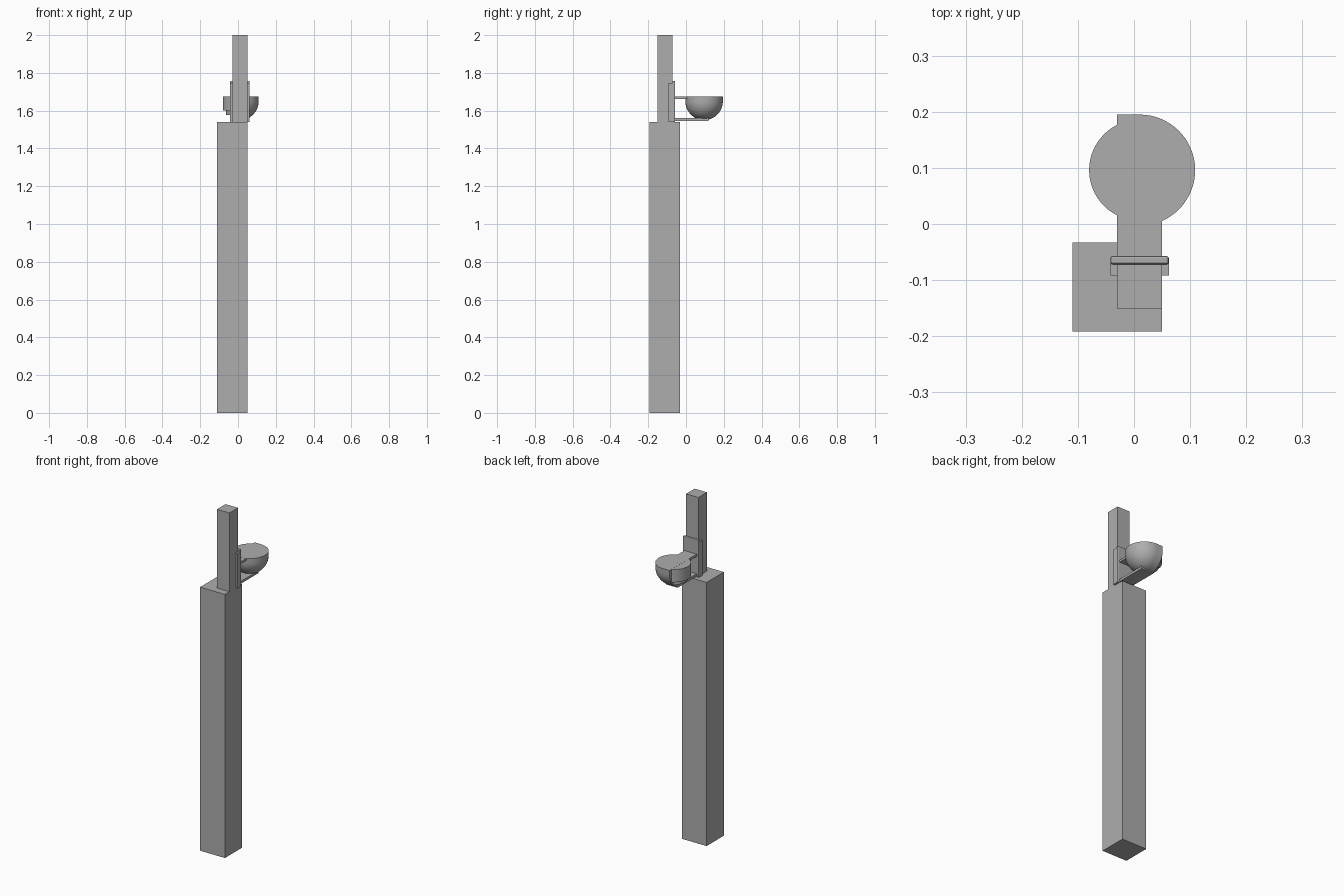
import bpy, bmesh, math
from mathutils import Vector

cube = bpy.data.objects.get("Cube")
if cube:
    bpy.data.objects.remove(cube, do_unlink=True)

grey = bpy.data.materials.new("plain grey")
grey.use_nodes = True
grey.diffuse_color = (0.42, 0.42, 0.42, 1)
grey.node_tree.nodes["Principled BSDF"].inputs["Base Color"].default_value = (0.42, 0.42, 0.42, 1)


def finish(name, bm, smooth=False):
    bmesh.ops.recalc_face_normals(bm, faces=bm.faces)
    mesh = bpy.data.meshes.new(name)
    bm.to_mesh(mesh)
    bm.free()
    mesh.materials.append(grey)
    obj = bpy.data.objects.new(name, mesh)
    bpy.context.collection.objects.link(obj)
    if smooth:
        bpy.ops.object.select_all(action='DESELECT')
        obj.select_set(True)
        bpy.context.view_layer.objects.active = obj
        bpy.ops.object.shade_smooth_by_angle(angle=math.radians(35))
    return obj


def box(name, x, y, z):
    bm = bmesh.new()
    bmesh.ops.create_cube(bm, size=1)
    for v in bm.verts:
        v.co = [lo + (c + 0.5) * (hi - lo) for c, (lo, hi) in zip(v.co, (x, y, z))]
    return finish(name, bm)


def cut_drum(name, radius, bottom, top, cut_x):
    """Upright cylinder around the bowl axis, kept only to the -x side of cut_x."""
    bm = bmesh.new()
    bmesh.ops.create_cone(bm, cap_ends=True, segments=64, radius1=radius,
                          radius2=radius, depth=top - bottom)
    bmesh.ops.translate(bm, verts=bm.verts, vec=(CX, CY, (bottom + top) / 2))
    cut = bmesh.ops.bisect_plane(bm, geom=bm.verts[:] + bm.edges[:] + bm.faces[:],
                                 plane_co=(cut_x, 0, 0), plane_no=(1, 0, 0), clear_outer=True)
    edges = [e for e in cut["geom_cut"] if isinstance(e, bmesh.types.BMEdge)]
    bmesh.ops.edgeloop_fill(bm, edges=edges)
    return finish(name, bm, True)


CX, CY, RIM, R = 0.01, 0.096, 1.675, 0.099
LEFT, RIGHT = -0.03, 0.05
SHELF = 1.54

# Square posts
box("lower_post", (-0.11, RIGHT), (-0.192, -0.033), (0, SHELF))
box("upper_post", (LEFT, RIGHT), (-0.151, -0.072), (SHELF, 2))

# Channel bracket hugging the back of the upper post
back = box("bracket_plate", (-0.042, 0.062), (-0.072, -0.057), (SHELF, 1.757))
bevel = back.modifiers.new("corner_bevel", 'BEVEL')
bevel.width = 0.004
bevel.segments = 2
for side, x in (("right", (-0.042, LEFT)), ("left", (RIGHT, 0.062))):
    box("bracket_flange_" + side, x, (-0.092, -0.065), (SHELF, 1.746))

# Arms from the bracket to the bowl
box("upper_arm", (LEFT, RIGHT), (-0.06, 0.03), (1.662, RIM - 0.0005))
box("lower_arm", (LEFT, RIGHT), (-0.06, 0.12), (1.546, 1.56))

# Bowl: half revolved about its axis, then carried straight to a flat cut end
bm = bmesh.new()
profile = [(R, RIM)]
for i in range(17):
    a = math.pi / 2 * i / 16
    profile.append((R * math.cos(a), RIM - 0.026 - R * math.sin(a)))
stations = [(LEFT - CX, -math.pi / 2)]
stations += [(0, -math.pi / 2 + math.pi * i / 32) for i in range(33)]
stations += [(LEFT - CX, math.pi / 2)]
sections = [[bm.verts.new(Vector((CX + dx + r * math.cos(a), CY + r * math.sin(a), z)))
             for r, z in profile] for dx, a in stations]
for s, t in zip(sections, sections[1:]):
    for i in range(len(profile) - 1):
        bm.faces.new((s[i], s[i + 1], t[i + 1], t[i]))
bm.faces.new([s[0] for s in sections])
bm.faces.new(sections[0] + sections[-1][-2::-1])
bmesh.ops.remove_doubles(bm, verts=bm.verts, dist=0.00001)
finish("bowl_shell", bm, True)

# Stepped insert showing past the cut end of the bowl
cut_drum("insert_drum", 0.09, 1.6, RIM - 0.0005, LEFT + 0.002)
cut_drum("insert_step", 0.073, 1.577, 1.601, LEFT + 0.002)
